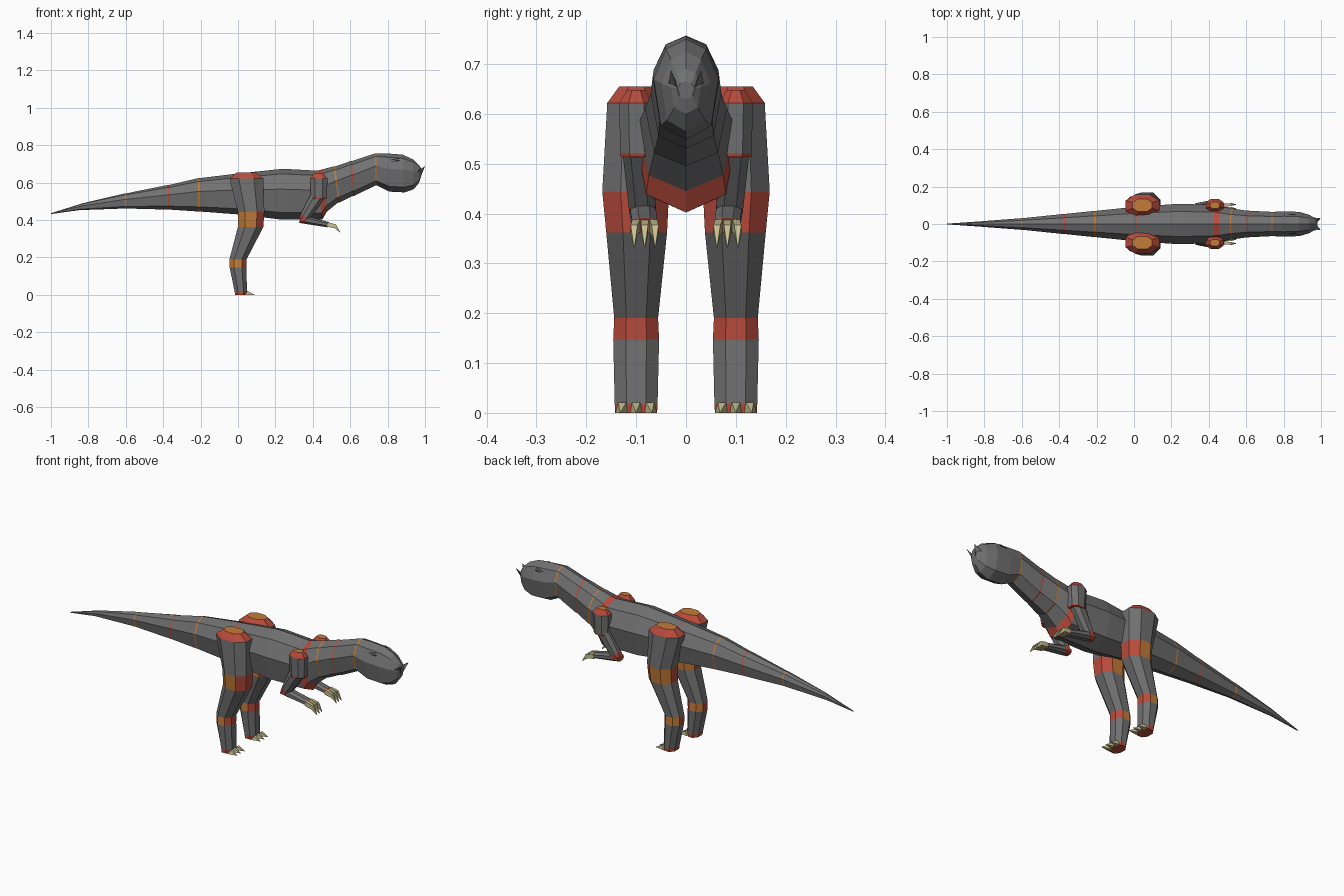
import bpy, bmesh, math
from mathutils import Vector

if "Cube" in bpy.data.objects:
    bpy.data.objects.remove(bpy.data.objects["Cube"])


def material(name, rgb):
    m = bpy.data.materials.new(name)
    m.diffuse_color = (*rgb, 1)
    m.use_nodes = True
    m.node_tree.nodes["Principled BSDF"].inputs["Base Color"].default_value = m.diffuse_color
    return m


MATS = [material("grey hide", (.165, .165, .165)), material("red joint", (.48, .07, .045)),
        material("orange joint", (.55, .2, .04)), material("bone claw", (.56, .53, .28)),
        material("dark slit", (.02, .02, .02))]
GREY, RED, ORANGE, BONE, DARK = range(5)


def finish(name, bm):
    me = bpy.data.meshes.new(name)
    bm.to_mesh(me)
    bm.free()
    for m in MATS:
        me.materials.append(m)
    ob = bpy.data.objects.new(name, me)
    bpy.context.collection.objects.link(ob)
    return ob


def loft(name, rings, rule):
    """Skin a list of rings; rule(band, normal) picks the colour. Bands -1 and -2 are end caps."""
    bm = bmesh.new()
    vs = [[bm.verts.new(p) for p in r] for r in rings]
    n = len(vs[0])
    faces = []
    for b in range(len(vs) - 1):
        for i in range(n):
            j = (i + 1) % n
            faces.append((bm.faces.new((vs[b][i], vs[b][j], vs[b + 1][j], vs[b + 1][i])), b))
    faces += [(bm.faces.new(vs[0]), -1), (bm.faces.new(vs[-1]), -2)]
    bmesh.ops.recalc_face_normals(bm, faces=bm.faces)
    bm.normal_update()
    for f, b in faces:
        f.material_index = rule(b, f.normal)
    return finish(name, bm)


def spike(name, base, tip, mat):
    bm = bmesh.new()
    vs = [bm.verts.new(p) for p in base]
    t = bm.verts.new(tip)
    bm.faces.new(vs)
    for i in range(len(vs)):
        bm.faces.new((vs[i], vs[(i + 1) % len(vs)], t))
    bmesh.ops.recalc_face_normals(bm, faces=bm.faces)
    for f in bm.faces:
        f.material_index = mat
    return finish(name, bm)


# ---- body, tail, neck and head: one spine of eight-sided rings ----
SECTION = [(0, 1), (.62, .9), (1, .6), (.78, .14), (0, 0), (-.78, .14), (-1, .6), (-.62, .9)]


def spine_ring(xt, zt, xb, zb, w):
    return [(xb + (xt - xb) * t, w * y, zb + (zt - zb) * t) for y, t in SECTION]


# top x, top z, bottom x, bottom z, half width, colour of the thin seam at this ring
STATIONS = [
    (-1, .437, -1, .432, .002, None), (-.83, .49, -.85, .453, .013, None),
    (-.6, .543, -.6, .462, .031, ORANGE), (-.37, .588, -.37, .456, .054, RED),
    (-.21, .624, -.21, .446, .07, ORANGE), (.01, .65, .01, .43, .092, RED),
    (.24, .674, .24, .402, .108, GREY), (.425, .664, .45, .402, .102, None),
    (.455, .672, .475, .445, .096, None), (.515, .687, .54, .495, .082, ORANGE),
    (.605, .715, .62, .53, .071, RED), (.738, .757, .738, .585, .065, ORANGE),
    (.80, .756, .81, .552, .067, None), (.88, .75, .89, .548, .065, None),
    (.935, .725, .94, .565, .049, None), (.972, .69, .968, .6, .03, None),
    (.982, .665, .978, .63, .018, None)]
rings, bands = [], []
for k, (xt, zt, xb, zb, w, seam) in enumerate(STATIONS):
    if seam is None:
        rings.append(spine_ring(xt, zt, xb, zb, w))
    else:
        for d in (-.0035, .0035):
            rings.append(spine_ring(xt + d, zt, xb + d, zb, w))
        bands.append(seam)
    bands.append(RED if k == 7 else GREY)
loft("body", rings, lambda b, n: bands[b] if b >= 0 else GREY)

# ---- limbs: chamfered eight-sided tubes ----
OCT = [(1, .45), (.45, 1), (-.45, 1), (-1, .45), (-1, -.45), (-.45, -1), (.45, -1), (1, -.45)]


def limb_ring(s, x, z, angle, r, y, ry):
    c, d = math.cos(angle), math.sin(angle)
    return [(x + c * r * a, s * (y + ry * b), z + d * r * a) for a, b in OCT]


def joint_colour(n):
    return ORANGE if abs(n.y) - .35 * n.x > .6 else RED


def leg_rule(b, n):
    if b == -1:
        return ORANGE
    if b in (0, 6, -2):
        return RED
    return joint_colour(n) if b in (2, 4) else GREY


def shoulder_rule(b, n):
    if b == -1:
        return ORANGE
    return RED if b in (0, 2, -2) else GREY


# x, z, half length, centre y, half width
LEG = [(.045, .655, .052, .1, .034), (.045, .622, .09, .098, .06), (.07, .444, .071, .101, .067),
       (.067, .362, .068, .099, .061), (0, .19, .046, .1, .044), (0, .147, .045, .1, .046),
       (.015, .018, .033, .1, .043), (.015, 0, .031, .1, .042)]
UPPER = [(.432, .648, .026, .1, .018), (.432, .622, .047, .1, .034),
         (.432, .52, .042, .098, .034), (.432, .513, .04, .098, .033)]

for s, side in ((1, "left"), (-1, "right")):
    loft(side + "_leg", [limb_ring(s, x, z, 0, r, y, ry) for x, z, r, y, ry in LEG], leg_rule)

    # toe claws
    for i in range(3):
        y = .1 + (i - 1) * .028
        spike(f"{side}_toe_claw_{i + 1}",
              [(.036, s * (y - .014), 0), (.036, s * (y + .014), 0),
               (.05, s * (y + .008), .021), (.05, s * (y - .008), .021)],
              (.09, s * (y + (i - 1) * .004), 0), BONE)

    # arm: shoulder block, slanted upper arm, forearm
    loft(side + "_shoulder", [limb_ring(s, x, z, 0, r, y, ry) for x, z, r, y, ry in UPPER],
         shoulder_rule)
    loft(side + "_upper_arm",
         [limb_ring(s, .425, .525, -.35, .038, .097, .03),
          limb_ring(s, .358, .418, -.5, .027, .088, .027),
          limb_ring(s, .347, .396, -.4, .024, .086, .026)],
         lambda b, n: GREY if b == 0 else RED)
    loft(side + "_forearm",
         [limb_ring(s, .33, .4, 1.37, .015, .086, .025),
          limb_ring(s, .365, .4, 1.37, .021, .086, .026),
          limb_ring(s, .475, .377, 1.37, .015, .083, .025),
          limb_ring(s, .483, .375, 1.37, .014, .083, .024)],
         lambda b, n: GREY if b == 1 else RED)

    # finger claws: a knuckle wedge ending in a hooked tip
    for i in range(3):
        y = .083 + (i - 1) * .017
        yt = y + (i - 1) * .004
        ring = lambda x, z, h, w, yc: [(x - h * .3, s * (yc - w), z - h), (x - h * .3, s * (yc + w), z - h),
                                       (x + h * .3, s * (yc + w), z + h), (x + h * .3, s * (yc - w), z + h)]
        loft(f"{side}_finger_claw_{i + 1}",
             [ring(.478, .376, .012, .008, y), ring(.52, .367, .01, .007, yt),
              ring(.546, .334, .002, .001, yt)], lambda b, n: BONE)

    # upturned snout spike
    spike(side + "_snout_spike",
          [(.945, s * .012, .645), (.975, s * .008, .625), (.982, s * .018, .655), (.95, s * .036, .655)],
          (1.0, s * .03, .688), GREY)

    # eye slit and brow plates lying on the slanted head side
    for name, pts in (("eye", [(.822, .34), (.855, .2), (.868, .22), (.86, .36)]),
                      ("brow", [(.815, .2), (.86, .04), (.865, .1), (.82, .26)])):
        bm = bmesh.new()
        vs = [bm.verts.new((x, s * (.0455 + .025 * f), .735 - .061 * f)) for x, f in pts]
        f = bm.faces.new(vs if s < 0 else vs[::-1])
        f.normal_update()
        if f.normal.y * s < 0:
            f.normal_flip()
        f.material_index = DARK
        finish(f"{side}_{name}", bm)
